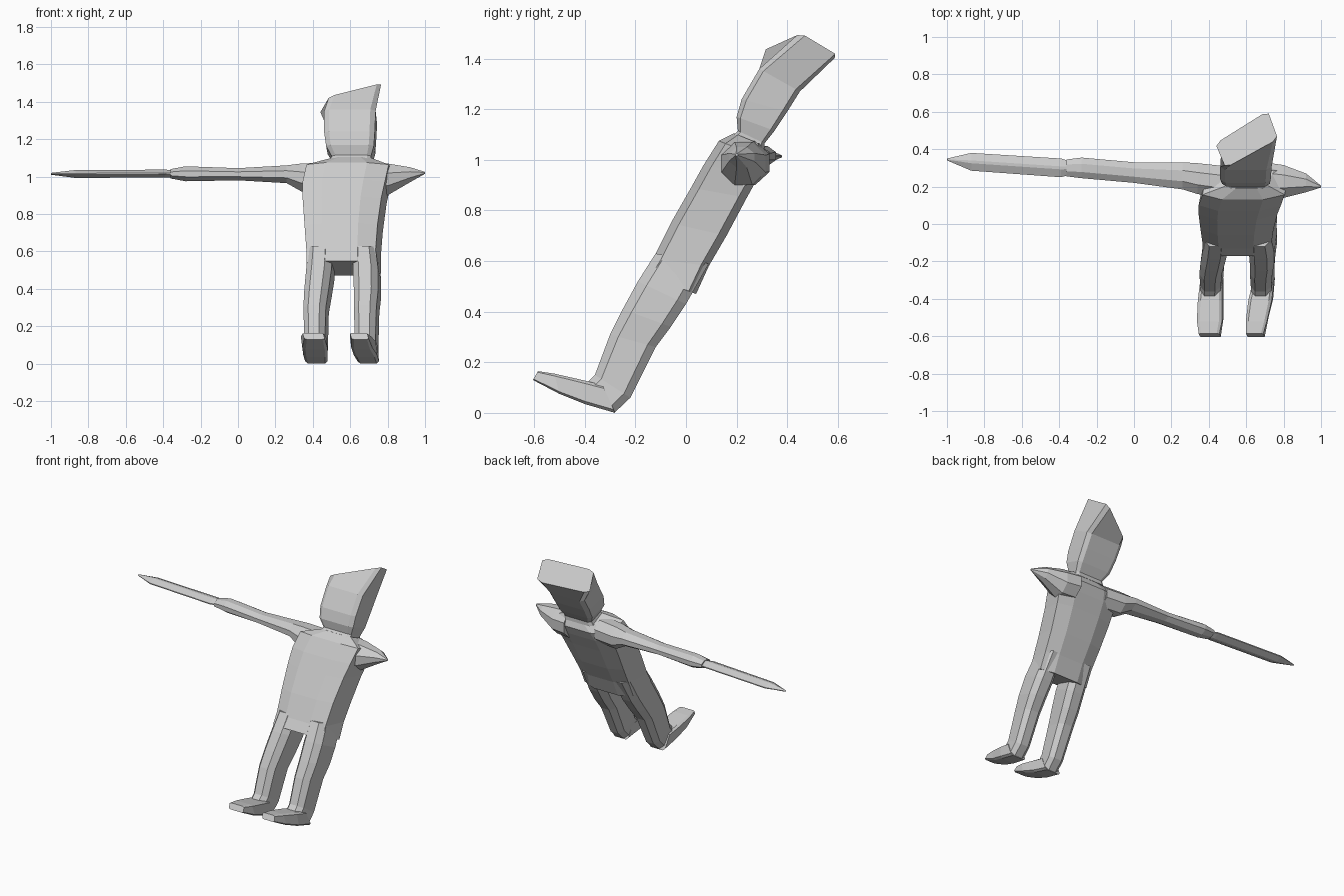
import bpy, bmesh
from mathutils import Vector

if "Cube" in bpy.data.objects:
    bpy.data.objects.remove(bpy.data.objects["Cube"])

grey = bpy.data.materials.new("light grey")
grey.use_nodes = True
COLOUR = (0.6, 0.6, 0.6, 1)
grey.diffuse_color = COLOUR
grey.node_tree.nodes["Principled BSDF"].inputs["Base Color"].default_value = COLOUR


def ring(corners, cu, cv):
    """Chamfered eight-sided section inside four corners, given in order."""
    a, b, c, d = (Vector(p) for p in corners)
    spots = [(cu, 0), (1 - cu, 0), (1, cv), (1, 1 - cv),
             (1 - cu, 1), (cu, 1), (0, 1 - cv), (0, cv)]
    return [a.lerp(b, u).lerp(d.lerp(c, u), v) for u, v in spots]


def body_box(x, front, back, skew):
    """Corners of a section from its x range and its front and back (y, z)."""
    return [(x[0], *front), (x[1], *front),
            (x[1] + skew, *back), (x[0] + skew, *back)]


def arm_box(x, y0, y1, z0, z1):
    return [(x, y0, z0), (x, y1, z0), (x, y1, z1), (x, y0, z1)]


def loft(name, sections, cu, cv):
    bm = bmesh.new()
    loops = [[bm.verts.new(p) for p in ring(s, cu, cv)] for s in sections]
    for low, high in zip(loops, loops[1:]):
        for i in range(8):
            j = (i + 1) % 8
            bm.faces.new((low[i], low[j], high[j], high[i]))
    bm.faces.new(loops[0][::-1])
    bm.faces.new(loops[-1])
    bmesh.ops.recalc_face_normals(bm, faces=bm.faces)
    mesh = bpy.data.meshes.new(name)
    bm.to_mesh(mesh)
    bm.free()
    mesh.materials.append(grey)
    obj = bpy.data.objects.new(name, mesh)
    bpy.context.collection.objects.link(obj)


# Torso, leaning back, closing in to the base of the neck
torso = [((.36, .73), (-.17, .55), (.04, .47)),
         ((.36, .73), (-.13, .61), (.09, .58)),
         ((.35, .74), (-.06, .75), (.16, .70)),
         ((.34, .76), (.02, .89), (.24, .85)),
         ((.34, .78), (.07, .98), (.29, .94)),
         ((.36, .80), (.13, 1.075), (.32, 1.0)),
         ((.49, .71), (.19, 1.105), (.30, 1.06))]
loft("torso", [body_box(*s, .04) for s in torso], .25, .14)

# Legs share one side profile
leg_side = [((-.40, .11), (-.28, .003)), ((-.36, .15), (-.22, .06)),
            ((-.30, .31), (-.12, .26)), ((-.25, .41), (-.06, .34)),
            ((-.19, .52), (0, .43)), ((-.12, .63), (.09, .59))]
leg_x = {"right": [(.35, .455), (.35, .46), (.345, .465), (.35, .48), (.36, .495), (.37, .50)],
         "left": [(.62, .73), (.62, .73), (.615, .735), (.615, .745), (.61, .745), (.61, .73)]}
# Feet run from toe to heel, top edge then sole
foot_side = [((-.585, .165), (-.605, .13)), ((-.52, .155), (-.50, .075)),
             ((-.41, .13), (-.40, .035)), ((-.33, .11), (-.28, 0))]
foot_x = {"right": [(.345, .455), (.335, .47), (.34, .47), (.35, .47)],
          "left": [(.598, .69), (.597, .71), (.61, .735), (.63, .745)]}
for side in ("right", "left"):
    loft(side + "_leg", [body_box(x, f, b, .025)
                         for x, (f, b) in zip(leg_x[side], leg_side)], .25, .18)
    loft(side + "_foot", [body_box(x, f, b, .01)
                          for x, (f, b) in zip(foot_x[side], foot_side)], .12, .12)

# Neck and head, flaring to a slanted flat top
head = [((.49, .71), (.18, 1.09), (.31, 1.04)),
        ((.50, .71), (.205, 1.115), (.31, 1.065)),
        ((.47, .725), (.20, 1.17), (.35, 1.115)),
        ((.46, .73), (.22, 1.24), (.40, 1.19)),
        ((.46, .735), (.29, 1.36), (.45, 1.27))]
crown = [(.49, .30, 1.43), (.77, .455, 1.5), (.715, .605, 1.41), (.435, .43, 1.335)]
loft("head", [body_box(*s, .01) for s in head] + [crown], .1, .1)

# Long right arm with a flat blade-like hand
arm = [(.48, .14, .31, .92, 1.075), (.34, .16, .325, .92, 1.07),
       (.26, .185, .33, .965, 1.06), (0, .22, .33, .98, 1.045),
       (-.28, .245, .355, .975, 1.055), (-.36, .255, .345, .99, 1.04)]
loft("right_arm", [arm_box(*s) for s in arm], .3, .3)
hand = [(-.34, .265, .335, .995, 1.035), (-.39, .25, .35, .995, 1.037),
        (-.87, .285, .38, .993, 1.035), (-1, .34, .35, 1.01, 1.02)]
loft("right_hand", [arm_box(*s) for s in hand], .42, .42)

# Short pointed left arm
stub = [(.70, .14, .33, .90, 1.075), (.80, .14, .315, .90, 1.07),
        (.92, .17, .27, .97, 1.05), (1, .195, .205, 1.015, 1.025)]
loft("left_arm", [arm_box(*s) for s in stub], .3, .3)
